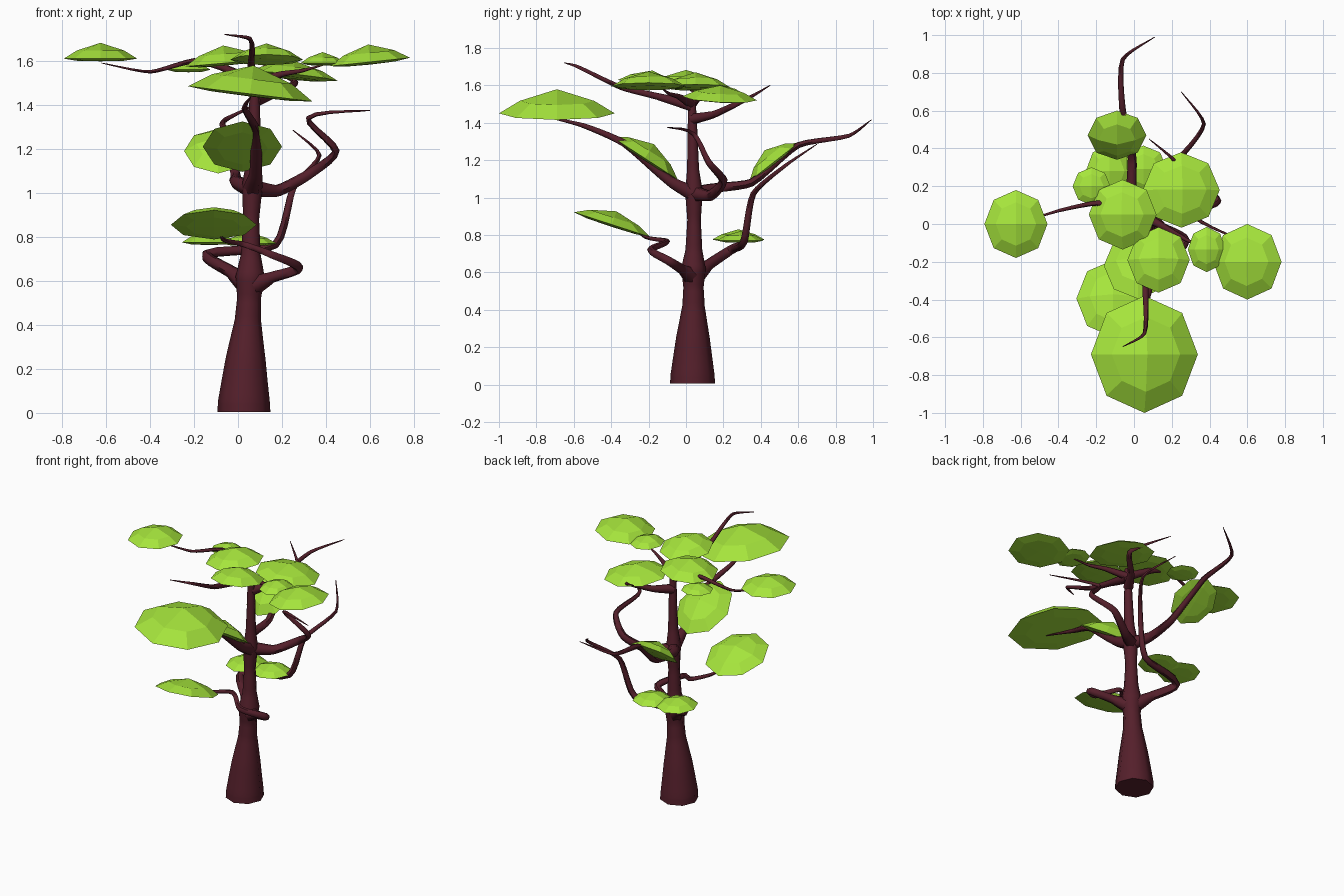
import bpy, bmesh
from math import radians
from mathutils import Euler, Vector


def material(name, rgb):
    m = bpy.data.materials.new(name)
    m.diffuse_color = (*rgb, 1)
    return m


BARK = material("bark", (0.09, 0.014, 0.024))
LEAF = material("leaf", (0.38, 0.78, 0.045))


def tube(name, pts, sides=1, bend=0.2):
    """Tapered smooth tube through (x, y, z, radius) points; low bend = crisp elbows."""
    cu = bpy.data.curves.new(name, 'CURVE')
    cu.dimensions = '3D'
    cu.bevel_depth = 1
    cu.bevel_resolution = sides
    cu.resolution_u = 5
    cu.use_fill_caps = True
    sp = cu.splines.new('BEZIER')
    sp.bezier_points.add(len(pts) - 1)
    co = [Vector(p[:3]) for p in pts]
    for i, (bp, p) in enumerate(zip(sp.bezier_points, pts)):
        before, after = co[max(i - 1, 0)], co[min(i + 1, len(co) - 1)]
        tangent = (after - before).normalized()
        bp.handle_left_type = bp.handle_right_type = 'FREE'
        bp.co = co[i]
        bp.handle_left = co[i] - tangent * max((co[i] - before).length, 0.01) * bend
        bp.handle_right = co[i] + tangent * max((after - co[i]).length, 0.01) * bend
        bp.radius = p[3]
    ob = bpy.data.objects.new(name, cu)
    bpy.context.collection.objects.link(ob)
    bpy.ops.object.select_all(action='DESELECT')
    ob.select_set(True)
    bpy.context.view_layer.objects.active = ob
    bpy.ops.object.convert(target='MESH')
    ob = bpy.context.object
    ob.data.materials.clear()
    ob.data.materials.append(BARK)
    bpy.ops.object.shade_smooth_by_angle(angle=radians(60))


def branch(name, pts, r, root=1.3):
    """Branch that tapers from a flared root to a thin tip."""
    n = len(pts) - 1
    full = []
    for i, p in enumerate(pts):
        t = i / n
        rad = r * (1 - t) ** 0.5 * (1 - 0.3 * t) if i else r * root
        full.append((*p, max(rad, 0.002)))
    tube(name, full)


def leaf_pad(name, c, rx, ry, h, tilt_x=0, tilt_y=0):
    """Flat-shaded eight-sided pad: spherified cube, peaked on top, flat below."""
    bm = bmesh.new()
    bmesh.ops.create_cube(bm, size=2)
    bmesh.ops.subdivide_edges(bm, edges=bm.edges[:], cuts=1, use_grid_fill=True)
    rot = Euler((radians(tilt_x), radians(tilt_y), 0)).to_matrix()
    for v in bm.verts:
        p = v.co.normalized()
        if 0.1 < abs(p.z) < 0.9:        # middle ring, halfway up the peak
            p.xy = p.xy.normalized() * 0.64
            p.z = 0.52 if p.z > 0 else -0.8
        z = p.z * (h if p.z > 0 else 0.012)
        v.co = rot @ Vector((p.x * rx, p.y * ry, z)) + Vector(c)
    me = bpy.data.meshes.new(name)
    bm.to_mesh(me)
    bm.free()
    me.materials.append(LEAF)
    bpy.context.collection.objects.link(bpy.data.objects.new(name, me))


# trunk
tube("trunk", [
    (0.027, 0.035, 0.005, 0.12), (0.027, 0.035, 0.05, 0.118),
    (0.035, 0.037, 0.25, 0.09), (0.045, 0.04, 0.42, 0.06),
    (0.05, 0.04, 0.52, 0.054), (0.055, 0.04, 0.62, 0.066),
    (0.058, 0.042, 0.72, 0.045), (0.06, 0.043, 0.88, 0.036),
    (0.065, 0.042, 1.03, 0.047), (0.07, 0.038, 1.15, 0.032),
    (0.075, 0.035, 1.35, 0.026), (0.075, 0.03, 1.55, 0.02)], 2, 0.33)

# branches
branch("low_front_branch", [
    (0.055, 0.04, 0.57), (0.15, -0.02, 0.615), (0.275, -0.09, 0.66),
    (0.15, -0.19, 0.72), (0.03, -0.1, 0.765), (-0.07, -0.22, 0.79),
    (-0.08, -0.33, 0.89)], 0.031, 1.7)
branch("low_back_branch", [
    (0.055, 0.04, 0.57), (-0.03, 0.12, 0.64), (-0.14, 0.24, 0.72),
    (0.17, 0.31, 0.765), (0.25, 0.36, 1.02), (0.37, 0.53, 1.17),
    (0.25, 0.70, 1.285)], 0.034, 1.6)
branch("mid_back_branch", [
    (0.06, 0.05, 1.02), (-0.01, 0.15, 1.05), (-0.01, 0.35, 1.08),
    (-0.06, 0.6, 1.28), (-0.06, 0.87, 1.33), (0.11, 0.99, 1.415)], 0.034)
branch("mid_right_branch", [
    (0.065, 0.05, 1.02), (0.18, 0.13, 1.01), (0.33, 0.2, 1.09),
    (0.445, 0.12, 1.19), (0.32, 0.04, 1.34), (0.6, -0.1, 1.375)], 0.034)
branch("mid_front_branch", [
    (0.065, 0.04, 1.02), (0.08, -0.09, 1.09), (0.08, -0.33, 1.29),
    (0.03, -0.55, 1.385), (0.06, -0.78, 1.44)], 0.036)
branch("top_front_branch", [
    (0.075, 0.03, 1.49), (0.06, -0.15, 1.54), (0.06, -0.35, 1.59),
    (0.055, -0.58, 1.7), (-0.06, -0.65, 1.72)], 0.026)
branch("top_left_branch", [
    (0.075, 0.03, 1.5), (-0.07, 0.09, 1.57), (-0.2, 0.11, 1.6),
    (-0.4, 0.07, 1.55), (-0.62, 0.0, 1.59)], 0.022)
branch("top_back_branch", [
    (0.075, 0.035, 1.42), (0.15, 0.15, 1.445), (0.26, 0.27, 1.5),
    (0.2, 0.35, 1.54), (0.08, 0.45, 1.6)], 0.025)
branch("top_right_branch", [
    (0.075, 0.03, 1.5), (0.2, -0.04, 1.54), (0.29, -0.09, 1.555),
    (0.4, -0.13, 1.585)], 0.02)

# foliage pads: centre, x radius, y radius, height, tilts
pads = [
    ((0.055, -0.69, 1.45), 0.285, 0.31, 0.13, 0, 7),
    ((-0.625, 0.0, 1.61), 0.167, 0.18, 0.072, 0, 0),
    ((0.60, -0.2, 1.595), 0.182, 0.2, 0.08, 0, -6),
    ((-0.09, 0.47, 1.19), 0.155, 0.165, 0.08, 38, 0),
    ((0.02, -0.22, 1.21), 0.18, 0.21, 0.09, -33, 0),
    ((-0.11, -0.395, 0.855), 0.195, 0.215, 0.075, -18, 0),
    ((-0.13, 0.28, 0.775), 0.125, 0.14, 0.055, 0, 0),
    ((0.05, 0.29, 0.77), 0.125, 0.125, 0.05, 0, 0),
    ((0.13, -0.19, 1.605), 0.165, 0.175, 0.075, -8, 0),
    ((-0.06, 0.05, 1.59), 0.18, 0.185, 0.08, 0, -5),
    ((0.25, 0.18, 1.53), 0.205, 0.2, 0.07, -3, 6),
    ((0.385, -0.135, 1.59), 0.1, 0.12, 0.05, 0, 0),
    ((-0.225, 0.2, 1.56), 0.1, 0.1, 0.04, 0, 0),
]
for i, p in enumerate(pads):
    leaf_pad(f"leaf_pad_{i + 1}", *p)
